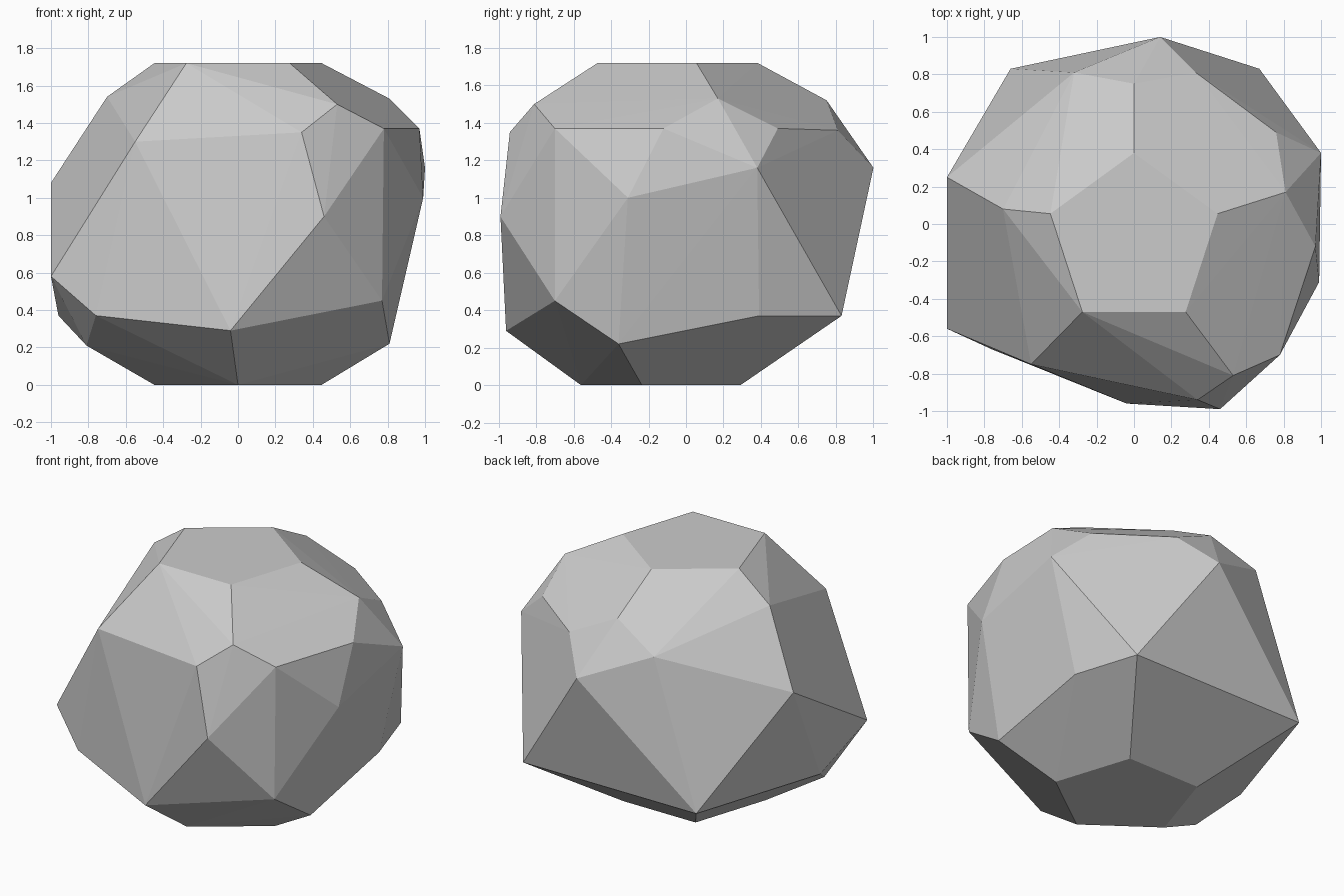
import bpy
import bmesh
from math import cos, sin, radians

default_cube = bpy.data.objects.get("Cube")
if default_cube:
    bpy.data.objects.remove(default_cube, do_unlink=True)


def make_material(name, colour):
    material = bpy.data.materials.new(name)
    material.use_nodes = True
    material.diffuse_color = colour
    shader = material.node_tree.nodes["Principled BSDF"]
    shader.inputs["Base Color"].default_value = colour
    shader.inputs["Roughness"].default_value = 0.9
    return material


def pentagon(start_angle, height, radius=0.47, centre_y=-0.09):
    """Corners of a level five-sided facet."""
    angles = [radians(start_angle + 72 * step) for step in range(5)]
    return [(radius * cos(a), centre_y + radius * sin(a), height) for a in angles]


# Irregular corners between the flat top and base, in hundredths of a unit
shoulder_corners = [
    (0, 75, 152), (81, 17, 153), (53, -81, 150), (-55, -75, 130), (-70, 8, 154),
    (33, 81, 136), (76, 49, 137), (97, -12, 137), (78, -70, 137),
    (34, -94, 135), (-32, 81, 136),
]
waist_corners = [
    (14, 100, 116), (100, 38, 116), (99, -31, 100), (46, -99, 90),
    (-100, -56, 58), (-100, 25, 108),
]
lower_corners = [
    (67, 83, 37), (-66, 83, 37), (81, -36, 22), (-81, -36, 21), (-4, -96, 29),
    (77, -70, 45), (-76, -67, 37), (-96, -10, 37), (81, 39, 37),
]


def build_rock(name, points, material):
    """Wrap the corners in flat facets and merge the coplanar ones."""
    bm = bmesh.new()
    for point in points:
        bm.verts.new(point)
    hull = bmesh.ops.convex_hull(bm, input=bm.verts[:])
    unused = {g for g in hull["geom_interior"] if isinstance(g, bmesh.types.BMVert)}
    bmesh.ops.delete(bm, geom=list(unused), context="VERTS")
    bmesh.ops.dissolve_limit(
        bm, angle_limit=radians(0.5), verts=bm.verts[:], edges=bm.edges[:]
    )
    bmesh.ops.recalc_face_normals(bm, faces=bm.faces[:])
    mesh = bpy.data.meshes.new(name)
    bm.to_mesh(mesh)
    bm.free()
    mesh.materials.append(material)
    rock = bpy.data.objects.new(name, mesh)
    bpy.context.collection.objects.link(rock)
    return rock


# Faceted boulder
sides = shoulder_corners + waist_corners + lower_corners
corners = [tuple(value / 100 for value in corner) for corner in sides]
corners += pentagon(90, 1.72) + pentagon(-90, 0)
stone_grey = make_material("stone grey", (0.6, 0.6, 0.6, 1))
build_rock("boulder", corners, stone_grey)
